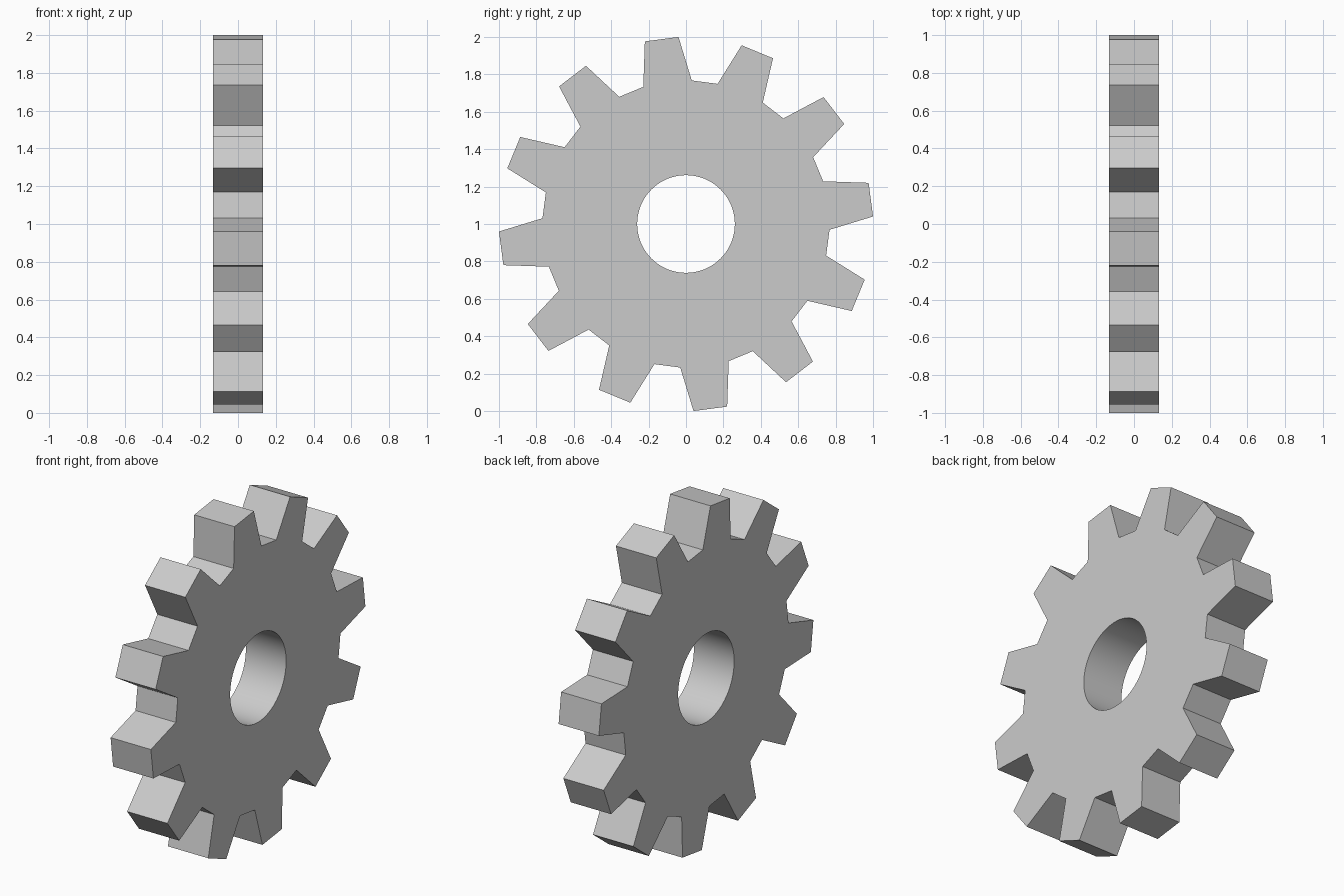
import bpy, bmesh
from math import radians, sin, cos

if "Cube" in bpy.data.objects:
    bpy.data.objects.remove(bpy.data.objects["Cube"])

TEETH, THICK = 12, 0.263
TIP_R, ROOT_R, HOLE_R = 1.0008, 0.768, 0.261
HOLE_SIDES = 96


def add_loop(bm, polar):
    """Closed loop of edges in the YZ plane from (radius, degrees) pairs."""
    vs = [bm.verts.new((-THICK / 2, r * cos(radians(a)), 1 + r * sin(radians(a))))
          for r, a in polar]
    return [bm.edges.new((v, vs[(i + 1) % len(vs)])) for i, v in enumerate(vs)]


bm = bmesh.new()

# Toothed outline: each tooth tapers from root to tip
outline = []
for i in range(TEETH):
    mid = 7.5 + i * 360 / TEETH
    outline += [(ROOT_R, mid - 9.8), (TIP_R, mid - 5.2),
                (TIP_R, mid + 5.2), (ROOT_R, mid + 9.8)]
edges = add_loop(bm, outline)

# Round axle hole
edges += add_loop(bm, [(HOLE_R, i * 360 / HOLE_SIDES) for i in range(HOLE_SIDES)])

# Fill between the loops and extrude to full thickness
bmesh.ops.triangle_fill(bm, edges=edges, use_beauty=True)
ext = bmesh.ops.extrude_face_region(bm, geom=bm.faces[:], use_keep_orig=True)
bmesh.ops.translate(bm, vec=(THICK, 0, 0),
                    verts=[g for g in ext["geom"] if isinstance(g, bmesh.types.BMVert)])
bmesh.ops.recalc_face_normals(bm, faces=bm.faces[:])

mesh = bpy.data.meshes.new("gear_wheel")
bm.to_mesh(mesh)
bm.free()
gear = bpy.data.objects.new("gear_wheel", mesh)
bpy.context.collection.objects.link(gear)

# Smooth hole wall, crisp teeth
bpy.context.view_layer.objects.active = gear
gear.select_set(True)
bpy.ops.object.shade_smooth_by_angle(angle=radians(30))
